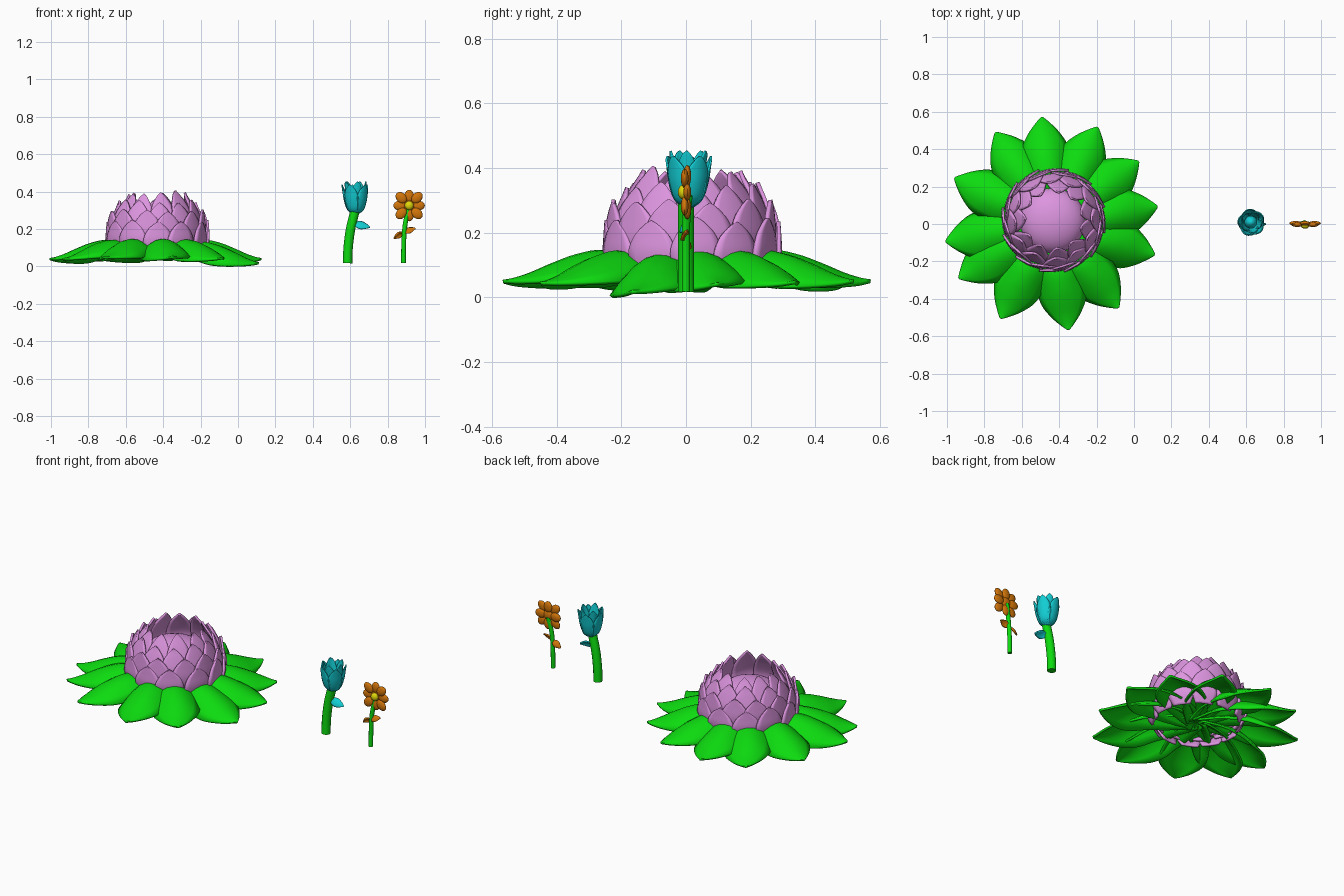
import bpy, bmesh, math, random
from mathutils import Vector, Matrix

if "Cube" in bpy.data.objects:
    bpy.data.objects.remove(bpy.data.objects["Cube"])
random.seed(4)


def material(name, rgb):
    m = bpy.data.materials.new(name)
    m.diffuse_color = (*rgb, 1)
    m.use_nodes = True
    m.node_tree.nodes["Principled BSDF"].inputs["Base Color"].default_value = m.diffuse_color
    return m


GREEN = material("leaf_green", (0.004, 0.71, 0.005))
PINK = material("lotus_pink", (0.72, 0.30, 0.74))
TEAL = material("teal", (0.006, 0.62, 0.66))
ORANGE = material("orange", (0.65, 0.18, 0.003))
YELLOW = material("yellow", (0.75, 0.68, 0.003))


def spline(pts, n=4):
    """Catmull-Rom resampling of tuples."""
    v = [Vector(p) for p in pts]
    v = [2 * v[0] - v[1]] + v + [2 * v[-1] - v[-2]]
    out = []
    for i in range(1, len(v) - 2):
        a, b, c, d = v[i - 1:i + 3]
        for k in range(n):
            t = k / n
            out.append(0.5 * (2 * b + (c - a) * t + (2 * a - 5 * b + 4 * c - d) * t * t
                              + (3 * b - a - 3 * c + d) * t ** 3))
    return out + [v[-2]]


def add_blade(bm, prof, drop, mat, across=8):
    """Blade along (radius, z, half width, edge drop); edges bend along drop."""
    rows = []
    for r, z, w, d in spline(prof):
        row = []
        for j in range(across + 1):
            s = 2 * j / across - 1
            p = Vector((r, s * max(w, 0.002), z)) + Vector(drop) * d * s * s
            row.append(bm.verts.new(mat @ p))
        rows.append(row)
    for a, b in zip(rows, rows[1:]):
        for j in range(across):
            bm.faces.new((a[j], b[j], b[j + 1], a[j + 1]))


def finish(name, bm, mat, thick=0):
    me = bpy.data.meshes.new(name)
    bm.to_mesh(me)
    bm.free()
    ob = bpy.data.objects.new(name, me)
    bpy.context.collection.objects.link(ob)
    me.materials.append(mat)
    me.shade_smooth()
    if thick:
        s = ob.modifiers.new("thickness", 'SOLIDIFY')
        s.thickness = thick
        s.offset = 0
    bpy.ops.object.select_all(action='DESELECT')
    ob.select_set(True)
    bpy.context.view_layer.objects.active = ob
    bpy.ops.object.shade_smooth_by_angle(angle=math.radians(40))
    return ob


def turn(deg, x, y, z=0):
    return Matrix.Translation((x, y, z)) @ Matrix.Rotation(math.radians(deg), 4, 'Z')


def ball(name, loc, scale, mat):
    bm = bmesh.new()
    bmesh.ops.create_uvsphere(bm, u_segments=24, v_segments=14, radius=1,
                              matrix=Matrix.Translation(loc) @ Matrix.Diagonal((*scale, 1)))
    return finish(name, bm, mat)


def stem(name, pts, radius):
    cu = bpy.data.curves.new(name, 'CURVE')
    cu.dimensions = '3D'
    cu.bevel_depth = radius
    cu.bevel_resolution = 4
    cu.use_fill_caps = True
    sp = cu.splines.new('POLY')
    path = spline(pts)
    sp.points.add(len(path) - 1)
    for p, q in zip(sp.points, path):
        p.co = (*q, 1)
    ob = bpy.data.objects.new(name, cu)
    bpy.context.collection.objects.link(ob)
    cu.materials.append(GREEN)


# Lotus: skirt of twelve arched, pointed leaves that overlap under the flower
bm = bmesh.new()
LEAF = [(0.0, 0.075, 0.05, 0.01), (0.13, 0.11, 0.10, 0.04), (0.25, 0.14, 0.12, 0.08),
        (0.34, 0.127, 0.128, 0.085), (0.42, 0.098, 0.117, 0.06), (0.49, 0.068, 0.078, 0.03),
        (0.54, 0.052, 0.036, 0.012), (0.573, 0.046, 0.004, 0)]
for i, ang in enumerate([95.5, 65, 36, 10, -16, -51, -80.5, -118, -149, -170, 155, 122]):
    roll = Matrix.Rotation(math.radians(random.uniform(3, 8)), 4, 'X')
    tilt = Matrix.Rotation(math.radians(3 if ang == -16 else random.uniform(-0.5, 1)), 4, 'Y')
    add_blade(bm, LEAF, (0, 0, -1), turn(ang, -0.441, 0) @ tilt @ roll)
finish("lotus_leaves", bm, GREEN, 0.012)

# Lotus: four rings of upright petals, each taller and leaning further in
# (base radius, middle radius, tip radius, base z, tip z, half width, count, offset)
for i, (r0, r1, r2, z0, z1, w, n, off) in enumerate([
        (0.235, 0.270, 0.266, 0.045, 0.245, 0.078, 12, 0),
        (0.235, 0.258, 0.250, 0.08, 0.305, 0.078, 12, 15),
        (0.23, 0.242, 0.202, 0.10, 0.35, 0.076, 12, 4),
        (0.22, 0.222, 0.150, 0.10, 0.398, 0.074, 11, 18)]):
    bm = bmesh.new()
    for k in range(n):
        h = z1 + random.uniform(-0.015, 0.006) - z0
        prof = [(r0, z0, w * .6, 0.005), (r0 + (r1 - r0) * .7, z0 + h * .25, w * .9, 0.008),
                (r1, z0 + h * .5, w, 0.010), (r1 * .55 + r2 * .45, z0 + h * .75, w * .74, 0.006),
                (r2 * .85 + r1 * .15, z0 + h * .92, w * .32, 0.002), (r2, z0 + h, 0.002, 0)]
        skew = Matrix.Translation((r1, 0, 0)) @ Matrix.Rotation(math.radians(5), 4, 'Z') \
            @ Matrix.Translation((-r1, 0, 0))
        add_blade(bm, prof, (-1, 0, 0),
                  turn(360 * k / n + off + random.uniform(-3, 3), -0.43, 0.02) @ skew, 6)
    finish("lotus_petals_%d" % (i + 1), bm, PINK, 0.012)
ball("lotus_heart", (-0.435, 0.018, 0.21), (0.175, 0.175, 0.10), PINK)

# Tulip: bent stem, two rings of petals, inner bud and one leaf
stem("tulip_stem", [(0.586, 0, 0.017), (0.589, 0, 0.10), (0.602, 0, 0.20), (0.625, 0, 0.295)], 0.025)
for name, k0, s, top in (("tulip_outer_petals", 0, 0.97, 0.437), ("tulip_inner_petals", 36, 0.78, 0.453)):
    bm = bmesh.new()
    for k in range(5):
        h = top - 0.28
        prof = [(0.008, 0.28, 0.014, 0.002), (0.042 * s, 0.28 + h * .15, 0.030, 0.010),
                (0.060 * s, 0.28 + h * .45, 0.042 * s, 0.016), (0.068 * s, 0.28 + h * .75, 0.034 * s, 0.010),
                (0.072 * s, 0.28 + h * .92, 0.015, 0.002), (0.073 * s, top, 0.002, 0)]
        add_blade(bm, prof, (-1, 0, 0), turn(72 * k + k0 + 30, 0.627, 0.008), 6)
    finish(name, bm, TEAL, 0.006)
ball("tulip_bud", (0.625, 0.01, 0.34), (0.034, 0.034, 0.06), TEAL)


def side_leaf(name, start, end, half, mat):
    """Small almond leaf lying between two points of the y = 0 plane."""
    bm = bmesh.new()
    (xa, za), (xb, zb) = start, end
    d = Vector((xb - xa, zb - za))
    side = math.copysign(1, d.x)
    prof = [(0, 0, 0.004, 0), (d.length * .25, 0.008, half * .8, 0.004), (d.length * .5, 0.009, half, 0.006),
            (d.length * .8, 0.005, half * .55, 0.003), (d.length, 0, 0.002, 0)]
    pitch = Matrix.Rotation(-math.atan2(d.y, abs(d.x)), 4, 'Y')
    lean = Matrix.Rotation(math.radians(55), 4, 'X')
    add_blade(bm, prof, (0, 0, -1), turn(0 if side > 0 else 180, xa, 0, za) @ pitch @ lean, 6)
    finish(name, bm, mat, 0.008)


side_leaf("tulip_leaf", (0.615, 0.225), (0.705, 0.208), 0.024, TEAL)

# Daisy: thin stem, eight plump petals facing the front, yellow centre, two leaves
stem("daisy_stem", [(0.885, 0, 0.017), (0.886, 0, 0.12), (0.893, 0, 0.22), (0.912, 0.008, 0.315)], 0.0125)
bm = bmesh.new()
for k in range(8):
    a = math.radians(45 * k)
    reach = 0.050 if k % 2 == 0 else 0.060
    m = (Matrix.Translation((0.915, 0.004 * (-1) ** k, 0.325)) @ Matrix.Rotation(-a, 4, 'Y')
         @ Matrix.Translation((reach, 0, 0)) @ Matrix.Diagonal((0.034, 0.012, 0.026, 1)))
    bmesh.ops.create_uvsphere(bm, u_segments=16, v_segments=10, radius=1, matrix=m)
finish("daisy_petals", bm, ORANGE)
ball("daisy_back", (0.915, 0.003, 0.325), (0.03, 0.012, 0.03), ORANGE)
ball("daisy_centre", (0.915, -0.008, 0.325), (0.023, 0.017, 0.023), YELLOW)
side_leaf("daisy_left_leaf", (0.885, 0.178), (0.835, 0.148), 0.018, ORANGE)
side_leaf("daisy_right_leaf", (0.888, 0.178), (0.948, 0.202), 0.018, ORANGE)
